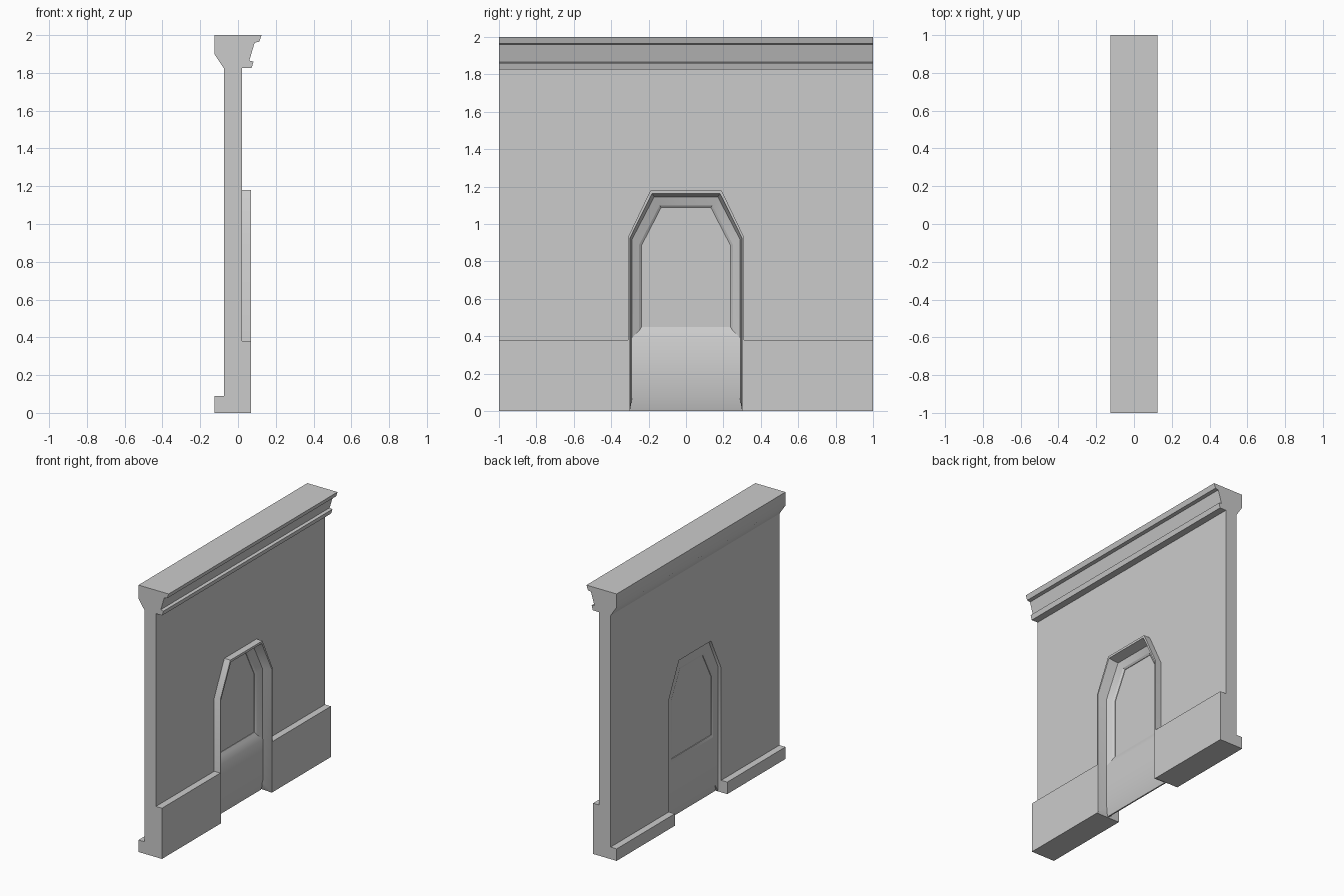
import bpy, bmesh, math

if "Cube" in bpy.data.objects:
    bpy.data.objects.remove(bpy.data.objects["Cube"])


def finish(name, bm, mirror=False):
    bmesh.ops.recalc_face_normals(bm, faces=bm.faces[:])
    mesh = bpy.data.meshes.new(name)
    bm.to_mesh(mesh)
    bm.free()
    ob = bpy.data.objects.new(name, mesh)
    bpy.context.collection.objects.link(ob)
    if mirror:
        mod = ob.modifiers.new("mirror", 'MIRROR')
        mod.use_axis = (False, True, False)
    bpy.context.view_layer.objects.active = ob
    ob.select_set(True)
    bpy.ops.object.shade_smooth_by_angle(angle=math.radians(35))
    ob.select_set(False)
    return ob


def extrude(name, points, direction, mirror=False):
    """Prism: a closed 3D outline pushed along a direction."""
    bm = bmesh.new()
    face = bm.faces.new([bm.verts.new(p) for p in points])
    ext = bmesh.ops.extrude_face_region(bm, geom=[face])
    moved = [v for v in ext["geom"] if isinstance(v, bmesh.types.BMVert)]
    bmesh.ops.translate(bm, verts=moved, vec=direction)
    return finish(name, bm, mirror)


def loft(name, loops, closed):
    """Ring of matching outlines skinned together; open paths get end caps."""
    bm = bmesh.new()
    rings = [[bm.verts.new(p) for p in loop] for loop in loops]
    n = len(rings[0])
    for k, a in enumerate(rings):
        b = rings[(k + 1) % len(rings)]
        for i in range(n if closed else n - 1):
            j = (i + 1) % n
            bm.faces.new((a[i], a[j], b[j], b[i]))
    if not closed:
        bm.faces.new([r[0] for r in rings])
        bm.faces.new([r[-1] for r in rings])
    return finish(name, bm)


def arch(x, half, shoulder, top_half, top, bottom=0.0):
    """Chamfered arch outline at depth x."""
    return [(x, -half, bottom), (x, -half, shoulder), (x, -top_half, top),
            (x, top_half, top), (x, half, shoulder), (x, half, bottom)]


def along_y(name, profile, y0, y1, mirror=False):
    return extrude(name, [(x, y0, z) for x, z in profile], (0, y1 - y0, 0), mirror)


# Wall slab with the arched opening notched out of the bottom edge
BACK, FRONT, FACE = -0.075, 0.02, 0.07
OUTER = (0.31, 0.93, 0.19, 1.18)
outline = ([(BACK, -1, 0)] + arch(BACK, *OUTER) +
           [(BACK, 1, 0), (BACK, 1, 1.825), (BACK, -1, 1.825)])
extrude("wall", outline, (FRONT - BACK, 0, 0))

# Cornice along the top
along_y("cornice", [(-0.125, 2), (-0.125, 1.90), (-0.075, 1.825), (0.02, 1.825),
                    (0.072, 1.825), (0.082, 1.86), (0.06, 1.865), (0.088, 1.96),
                    (0.113, 1.965), (0.125, 2)], -1, 1)

# Plinths on both sides of the opening
along_y("front_plinth", [(FRONT, 0), (FACE, 0), (FACE, 0.38), (FRONT, 0.38)],
        0.31, 1, True)
along_y("back_plinth", [(-0.125, 0), (BACK, 0), (BACK, 0.09), (-0.125, 0.09)],
        0.31, 1, True)

# Raised surround of the opening with a sloping inner reveal
loft("window_surround", [
    arch(-0.05, *OUTER),
    arch(FACE, *OUTER),
    arch(FACE, 0.30, 0.925, 0.182, 1.163),
    arch(0.0, 0.29, 0.915, 0.17, 1.145, 0.06),
    arch(-0.02, 0.25, 0.89, 0.14, 1.10, 0.1),
    arch(-0.05, 0.25, 0.89, 0.14, 1.10, 0.1)], False)

# Panel and sill below the window, undercut at the foot
along_y("lower_panel", [(-0.02, 0.43), (0.003, 0.385), (0.003, 0.08), (-0.018, 0),
                        (-0.028, 0), (-0.055, 0.08), (-0.055, 0.385), (-0.05, 0.43)],
        -0.30, 0.30)

# Thin rim and blank pane
WIDE, NARROW = (0.25, 0.89, 0.14, 1.10, 0.43), (0.238, 0.885, 0.133, 1.088, 0.45)
loft("window_rim", [arch(-0.02, *WIDE), arch(-0.03, *NARROW),
                    arch(-0.045, *NARROW), arch(-0.05, *WIDE)], True)
extrude("window_pane", arch(-0.04, *NARROW), (0.006, 0, 0))
